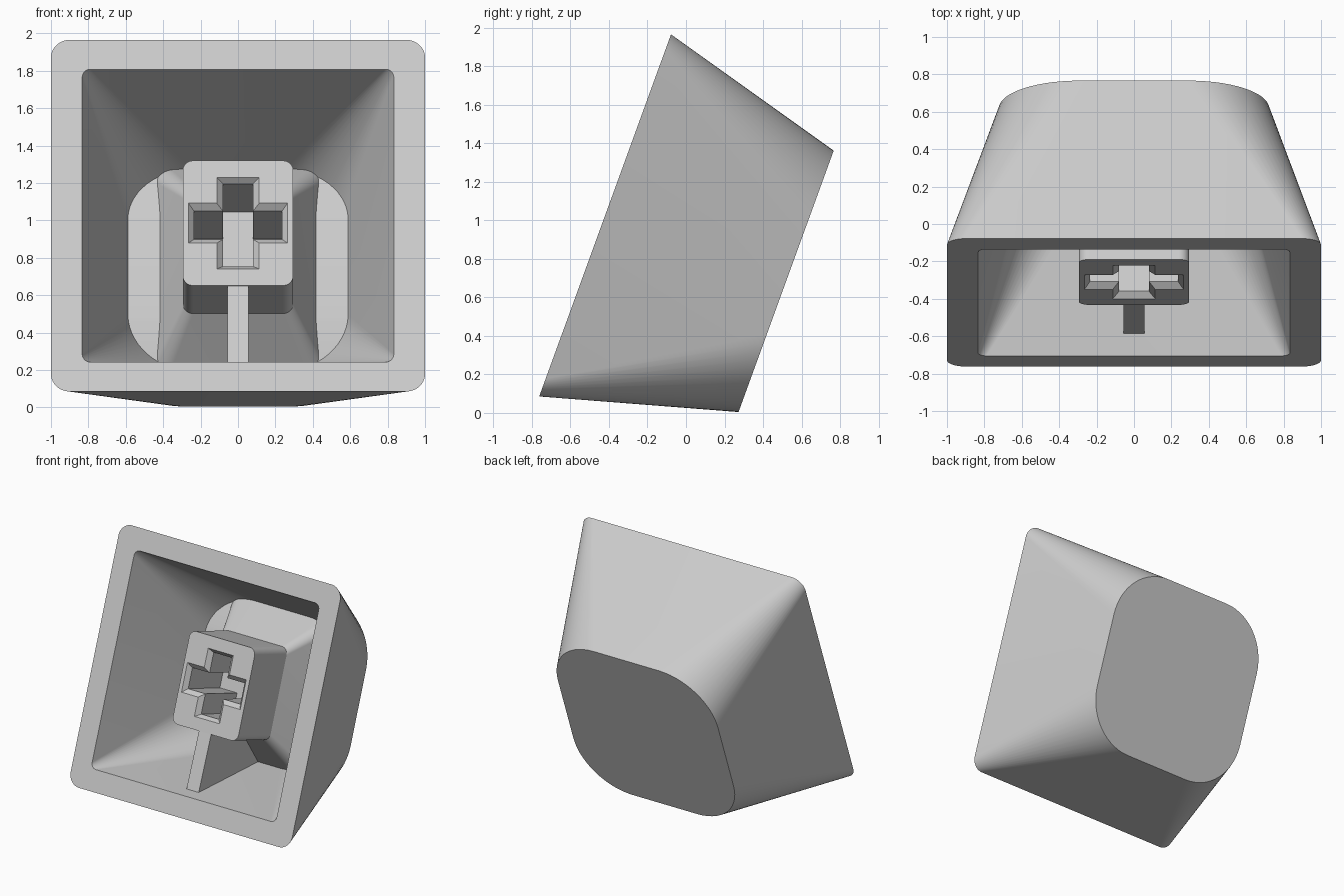
import bpy, bmesh, math

if "Cube" in bpy.data.objects:
    bpy.data.objects.remove(bpy.data.objects["Cube"])

TILT = math.radians(20)
S, C = math.sin(TILT), math.cos(TILT)
SEG = 14  # segments per rounded corner

grey = bpy.data.materials.new("light_grey")
grey.diffuse_color = (0.6, 0.6, 0.6, 1)
grey.use_nodes = True
grey.node_tree.nodes["Principled BSDF"].inputs["Base Color"].default_value = grey.diffuse_color


def place(x, v, w):
    """Cap space (x across, v along the rim, w depth from the rim) to tilted world space."""
    return (x, -0.42 + S * v + C * w, 1.025 + C * v - S * w)


def rounded(hx, hv, r):
    """Rounded rectangle, starting at the right side, symmetric in x."""
    pts = []
    for k, (sx, sv) in enumerate(((1, 1), (-1, 1), (-1, -1), (1, -1))):
        for i in range(SEG + 1):
            a = (k + i / SEG) * math.pi / 2
            pts.append((sx * (hx - r) + r * math.cos(a), sv * (hv - r) + r * math.sin(a)))
    return pts


def cross(lx, lv, t):
    """Plus-shaped outline with arm lengths lx, lv and half thickness t."""
    return [(lx, -t), (lx, t), (t, t), (t, lv), (-t, lv), (-t, t),
            (-lx, t), (-lx, -t), (-t, -t), (-t, -lv), (t, -lv), (t, -t)]


def at(pts, w):
    return [(x, v, w) for x, v in pts]


def add_ring(bm, pts):
    return [bm.verts.new(place(*p)) for p in pts]


def bridge(bm, a, b):
    n = len(a)
    for i in range(n):
        j = (i + 1) % n
        bm.faces.new((a[i], a[j], b[j], b[i]))


def finish(bm, name):
    bmesh.ops.recalc_face_normals(bm, faces=bm.faces)
    me = bpy.data.meshes.new(name)
    bm.to_mesh(me)
    bm.free()
    me.materials.append(grey)
    ob = bpy.data.objects.new(name, me)
    bpy.context.collection.objects.link(ob)
    return ob


def loft(name, rings):
    bm = bmesh.new()
    vs = [add_ring(bm, r) for r in rings]
    for a, b in zip(vs, vs[1:]):
        bridge(bm, a, b)
    bm.faces.new(vs[0])
    bm.faces.new(vs[-1])
    return finish(bm, name)


def select(ob):
    bpy.ops.object.select_all(action='DESELECT')
    ob.select_set(True)
    bpy.context.view_layer.objects.active = ob


def smooth(ob, deg=25):
    select(ob)
    bpy.ops.object.shade_smooth_by_angle(angle=math.radians(deg))


# Hollow shell: closed top, tapering walls, flat rim, cavity with a bowed ceiling
bm = bmesh.new()
top = add_ring(bm, at(rounded(0.722, 0.722, 0.43), 1.0))
rim = add_ring(bm, at(rounded(1.0, 1.0, 0.1), 0.0))
mouth_pts = rounded(0.833, 0.833, 0.045)
mouth = add_ring(bm, at(mouth_pts, 0.0))
ceil_pts = []
for (mx, mv), (cx, cv) in zip(mouth_pts, rounded(0.574, 0.574, 0.33)):
    w = 0.79 + 0.06 * (cv / 0.574) ** 2
    f = w / 0.85
    ceil_pts.append((mx + (cx - mx) * f, mv + (cv - mv) * f, w))
ceiling = add_ring(bm, ceil_pts)
bm.faces.new(top)
for a, b in ((top, rim), (rim, mouth), (mouth, ceiling)):
    bridge(bm, a, b)
# Ceiling strips run straight across between mirrored points
n, h = len(ceiling), 2 * (SEG + 1)
right = ceiling[h + SEG + 1:] + ceiling[:SEG + 1]
left = ceiling[SEG + 1:h + SEG + 1][::-1]
for i in range(len(right) - 1):
    bm.faces.new((right[i], right[i + 1], left[i + 1], left[i]))
shell = finish(bm, "cap_shell")
smooth(shell)

# Stem post with a flared foot running into the ceiling
stem = loft("stem", [at(rounded(0.295, 0.355, 0.055), 0.116),
                     at(rounded(0.295, 0.355, 0.055), 0.555),
                     at(rounded(0.465, 0.615, 0.085), 0.9)])

# Cross-shaped socket with a chamfered mouth
cutter = loft("socket_cutter", [at(cross(0.295, 0.285, 0.147), 0.082),
                                at(cross(0.235, 0.235, 0.08), 0.15),
                                at(cross(0.235, 0.235, 0.08), 0.585)])
cutter.hide_render = True
select(stem)
cut = stem.modifiers.new("socket", 'BOOLEAN')
cut.operation = 'DIFFERENCE'
cut.solver = 'EXACT'
cut.object = cutter
bpy.ops.object.modifier_apply(modifier=cut.name)
bpy.data.objects.remove(cutter)
smooth(stem)

# Thin rib joining the stem to the lower wall
profile = [(-0.34, 0.125), (-0.81, 0.115), (-0.60, 0.87), (-0.34, 0.87)]
loft("support_rib", [[(x, v, w) for v, w in profile] for x in (-0.055, 0.055)])
